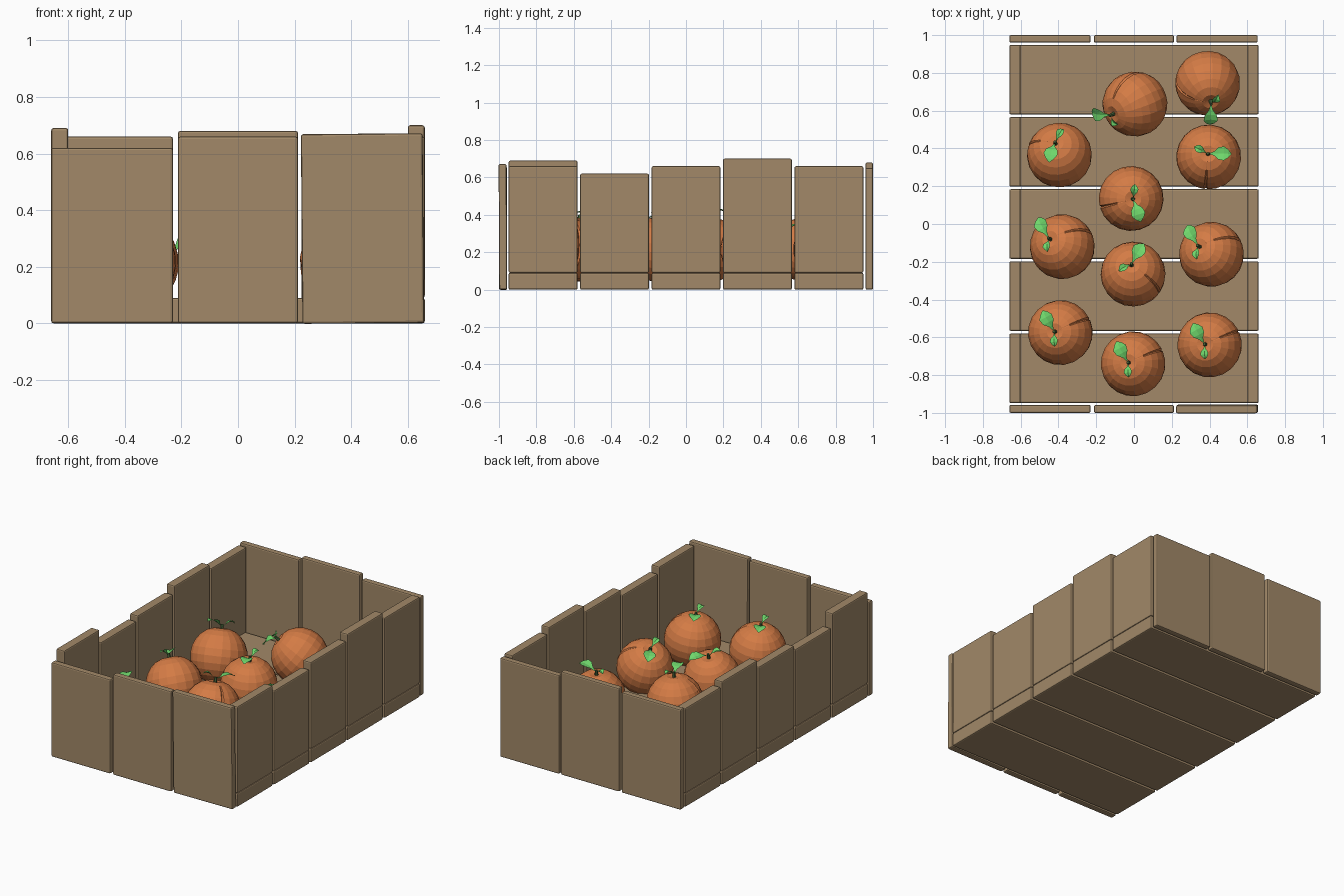
import bpy, bmesh, math
from mathutils import Vector, Matrix

if "Cube" in bpy.data.objects:
    bpy.data.objects.remove(bpy.data.objects["Cube"])


def material(name, rgb):
    m = bpy.data.materials.new(name)
    m.diffuse_color = (*rgb, 1)
    m.use_nodes = True
    m.node_tree.nodes["Principled BSDF"].inputs["Base Color"].default_value = m.diffuse_color
    return m


WOOD = material("wood", (0.36, 0.25, 0.14))
PEEL = material("peel", (0.66, 0.20, 0.06))
LEAF = material("leaf", (0.16, 0.68, 0.15))
STEM = material("stem", (0.06, 0.12, 0.04))


def add(name, mesh, matrix=None):
    ob = bpy.data.objects.new(name, mesh)
    bpy.context.collection.objects.link(ob)
    if matrix:
        ob.matrix_world = matrix
    return ob


def plank(name, x, y, z, rot=(0, 0, 0)):
    """Bevelled board spanning the given (min, max) ranges."""
    bm = bmesh.new()
    bmesh.ops.create_cube(bm, size=1)
    bmesh.ops.scale(bm, verts=bm.verts, vec=(x[1] - x[0], y[1] - y[0], z[1] - z[0]))
    bmesh.ops.bevel(bm, geom=bm.edges[:], offset=0.008, segments=2, profile=0.5, affect='EDGES')
    me = bpy.data.meshes.new(name)
    bm.to_mesh(me)
    bm.free()
    me.materials.append(WOOD)
    ob = add(name, me)
    ob.location = (sum(x) / 2, sum(y) / 2, sum(z) / 2)
    ob.rotation_euler = rot


# Floor slats with the side boards standing on them
left_tops = [0.69, 0.60, 0.63, 0.68, 0.65]
right_tops = [0.66, 0.62, 0.66, 0.70, 0.66]
for i, (lt, rt) in enumerate(zip(left_tops, right_tops)):
    c = (i - 2) * 0.382
    y = (c - 0.184, c + 0.184)
    plank("floor_slat", (-0.66, 0.66), y, (0, 0.09))
    plank("left_board", (-0.66, -0.60), y, (0.09, lt))
    plank("right_board", (0.60, 0.66), y, (0.09, rt))

# End boards
spans = [(-0.66, -0.23), (-0.212, 0.212), (0.225, 0.655)]
for i, (x, ft, bt) in enumerate(zip(spans, [0.62, 0.66, 0.67], [0.66, 0.68, 0.65])):
    tilt = (0.006, -0.008, 0) if i == 2 else (0, 0, 0)
    plank("front_board", x, (-1.0, -0.958), (0, ft), tilt)
    plank("back_board", x, (0.96, 1.0), (0, bt))


def fruit_mesh(R=0.172, cols=20, rings=12):
    """Faceted ball with a dimple at the stem and one narrow groove down a side."""
    g = math.radians(25)
    step = 2 * math.pi / cols
    angles = [(g - 0.05, 1), (g, 0.955), (g + 0.05, 1)]
    angles += [(g + k * step, 1) for k in range(1, cols)]
    bm = bmesh.new()
    loops = []
    for j in range(1, rings):
        t = math.pi * j / rings
        r = R * (1 - 0.08 * math.exp(-(t / 0.22) ** 2))
        loops.append([bm.verts.new((r * k * math.sin(t) * math.cos(a),
                                    r * k * math.sin(t) * math.sin(a),
                                    r * math.cos(t))) for a, k in angles])
    top = bm.verts.new((0, 0, R * 0.89))
    bottom = bm.verts.new((0, 0, -R))
    n = len(angles)
    for i in range(n):
        k = (i + 1) % n
        bm.faces.new((top, loops[0][i], loops[0][k]))
        bm.faces.new((bottom, loops[-1][k], loops[-1][i]))
        for a, b in zip(loops, loops[1:]):
            bm.faces.new((a[i], b[i], b[k], a[k]))
    me = bpy.data.meshes.new("orange")
    bm.to_mesh(me)
    bm.free()
    me.materials.append(PEEL)
    return me


def leaf_mesh(name, length, width, heading):
    """Pointed leaf, folded along its midrib and arching outward."""
    bm = bmesh.new()
    rot = Matrix.Rotation(math.radians(heading), 3, 'Z')
    rows = []
    for u, w in [(0, 0.08), (0.2, 0.3), (0.4, 0.85), (0.65, 1), (0.85, 0.6), (1, 0.06)]:
        z = 0.178 + 0.03 * math.sin(u * 2.4)
        row = [Vector((0.01 + u * length, s * w * width / 2, z + abs(s) * w * 0.008))
               for s in (-1, 0, 1)]
        rows.append([bm.verts.new(rot @ p) for p in row])
    for a, b in zip(rows, rows[1:]):
        for i in (0, 1):
            bm.faces.new((a[i], b[i], b[i + 1], a[i + 1]))
    me = bpy.data.meshes.new(name)
    bm.to_mesh(me)
    bm.free()
    me.materials.append(LEAF)
    return me


def stem_mesh():
    bm = bmesh.new()
    bmesh.ops.create_cone(bm, cap_ends=True, segments=6, radius1=0.012, radius2=0.008, depth=0.04,
                          matrix=Matrix.Translation((0, 0, 0.168)))
    me = bpy.data.meshes.new("stem")
    bm.to_mesh(me)
    bm.free()
    me.materials.append(STEM)
    return me


parts = [fruit_mesh(), stem_mesh(),
         leaf_mesh("large_leaf", 0.115, 0.075, 118), leaf_mesh("small_leaf", 0.07, 0.042, -85)]

# Fruit: centre x, y, stem lean x, y and spin in degrees
fruit = [
    (0.005, 0.635, -0.72, -0.33, 60), (0.39, 0.745, 0.10, -0.60, 150),
    (-0.395, 0.365, -0.13, 0.38, 140), (0.395, 0.355, -0.02, 0.10, -120),
    (-0.015, 0.135, 0.06, -0.02, 170), (-0.38, -0.12, -0.40, 0.25, 0),
    (0.41, -0.16, -0.40, 0.25, 0), (-0.005, -0.265, -0.05, 0.30, -60),
    (-0.39, -0.575, -0.18, 0.03, 0), (-0.005, -0.74, -0.15, 0.04, 0),
    (0.40, -0.64, -0.15, 0.02, 0),
]
for x, y, nx, ny, spin in fruit:
    lean = Vector((nx, ny, math.sqrt(1 - nx * nx - ny * ny)))
    m = (Matrix.Translation((x, y, 0.215))
         @ Vector((0, 0, 1)).rotation_difference(lean).to_matrix().to_4x4()
         @ Matrix.Rotation(math.radians(spin), 4, 'Z'))
    for me in parts:
        add(me.name, me, m)
